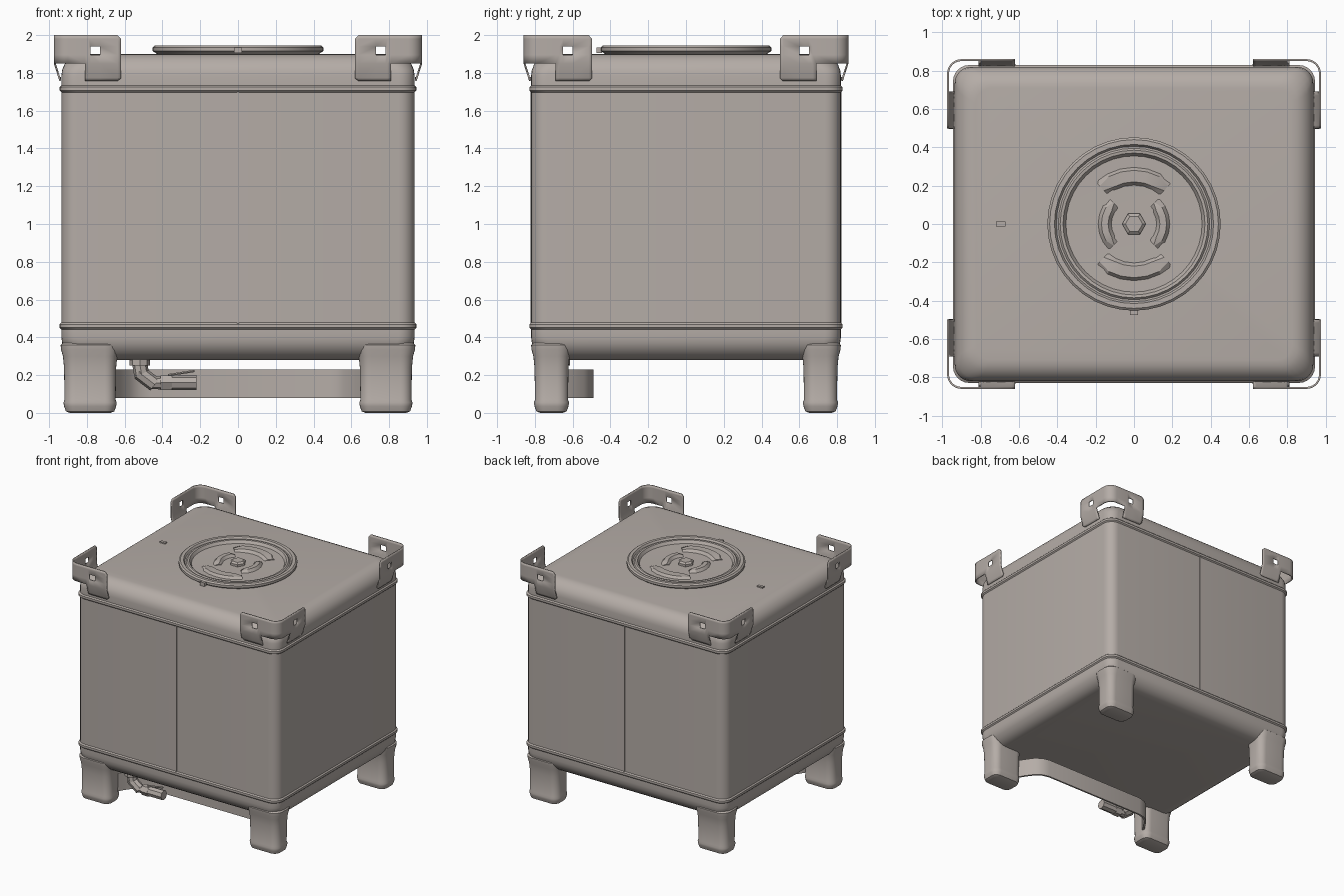
import bpy, bmesh, math
from mathutils import Vector

if "Cube" in bpy.data.objects:
    bpy.data.objects.remove(bpy.data.objects["Cube"])

steel = bpy.data.materials.new("warm_grey_steel")
steel.diffuse_color = (0.46, 0.415, 0.385, 1)
steel.use_nodes = True
steel.node_tree.nodes["Principled BSDF"].inputs["Base Color"].default_value = steel.diffuse_color


def finish(name, bm, angle=35):
    bmesh.ops.recalc_face_normals(bm, faces=bm.faces)
    me = bpy.data.meshes.new(name)
    bm.to_mesh(me)
    bm.free()
    me.materials.append(steel)
    ob = bpy.data.objects.new(name, me)
    bpy.context.collection.objects.link(ob)
    bpy.ops.object.select_all(action='DESELECT')
    ob.select_set(True)
    bpy.context.view_layer.objects.active = ob
    bpy.ops.object.shade_smooth_by_angle(angle=math.radians(angle))
    return ob


def loft(bm, loops, closed=False):
    """Skin a stack of equal-length point loops, capping the ends."""
    rings = [[bm.verts.new(p) for p in loop] for loop in loops]
    pairs = list(zip(rings, rings[1:])) + ([(rings[-1], rings[0])] if closed else [])
    for a, b in pairs:
        for i in range(len(a)):
            j = (i + 1) % len(a)
            bm.faces.new((a[i], a[j], b[j], b[i]))
    if not closed:
        bm.faces.new(rings[0])
        bm.faces.new(rings[-1])


def rounded_rect(cx, cy, hx, hy, r, z, seg=6):
    pts = []
    for k, (sx, sy) in enumerate([(1, 1), (-1, 1), (-1, -1), (1, -1)]):
        for i in range(seg + 1):
            a = math.pi / 2 * (k + i / seg)
            pts.append((cx + sx * (hx - r) + r * math.cos(a),
                        cy + sy * (hy - r) + r * math.sin(a), z))
    return pts


def lathe(name, profile, seg=48, x=0, y=0, angle=35):
    bm = bmesh.new()
    loft(bm, [[(x + r * math.cos(2 * math.pi * i / seg), y + r * math.sin(2 * math.pi * i / seg), z)
               for i in range(seg)] for r, z in profile])
    return finish(name, bm, angle)


def box(name, lo, hi):
    bm = bmesh.new()
    bmesh.ops.create_cube(bm, size=1)
    for v in bm.verts:
        v.co = Vector([(l + h) / 2 + c * (h - l) for l, h, c in zip(lo, hi, v.co)])
    return finish(name, bm)


def rod(name, a, b, r, seg=8):
    a, b = Vector(a), Vector(b)
    q = (b - a).to_track_quat('Z', 'Y')
    ring = [q @ Vector((r * math.cos(2 * math.pi * i / seg), r * math.sin(2 * math.pi * i / seg), 0))
            for i in range(seg)]
    bm = bmesh.new()
    loft(bm, [[a + p for p in ring], [b + p for p in ring]])
    return finish(name, bm, 30)


# Tank shell: rounded bottom, weld bands, rounded top; pairs are (inset, z)
HX, HY = 0.935, 0.82
prof = [(0.12 * (1 - math.sin(a)), 0.40 - 0.12 * math.cos(a))
        for a in [math.pi / 12 * i for i in range(7)]]
for zb in (0.46, 1.715):
    prof += [(0, zb - 0.018), (-0.009, zb - 0.009), (-0.009, zb + 0.009), (0, zb + 0.018)]
prof += [(0.11 * (1 - math.cos(a)), 1.785 + 0.115 * math.sin(a))
         for a in [math.pi / 12 * i for i in range(7)]]
bm = bmesh.new()
loft(bm, [rounded_rect(0, 0, HX - d, HY - d, 0.125 - max(d, 0) * 0.4 if d > 0.03 else 0.085 + d, z)
          if d > 0.03 else rounded_rect(0, 0, HX - d, HY - d, 0.085 + max(d, 0), z) for d, z in prof])
finish("tank_shell", bm)

# Vertical weld seams, front and back
for s, side in ((-1, "front"), (1, "back")):
    ys = sorted((s * 0.81, s * 0.824))
    box(side + "_seam", (-0.005, ys[0], 0.47), (0.005, ys[1], 1.7))

# Legs: rounded posts with a collar at the tank and a chamfered foot
for sx in (-1, 1):
    for sy in (-1, 1):
        bm = bmesh.new()
        loft(bm, [rounded_rect(sx * 0.783, sy * 0.712, 0.138 + d, 0.09 + d, 0.06 + d, z)
                  for d, z in [(-0.03, 0), (-0.01, 0.008), (0.0, 0.035), (0.003, 0.055), (-0.003, 0.07),
                               (0.0, 0.24), (0.006, 0.30), (0.016, 0.335), (0.018, 0.36), (0.0, 0.375)]])
        finish("leg", bm)

# Guard bar: flat strip between the front legs, bowed inward
path = [(-0.66, -0.66), (-0.63, -0.61), (-0.58, -0.54), (-0.53, -0.505), (-0.47, -0.49)]
path += [(-x, y) for x, y in reversed(path)]
bm = bmesh.new()
loft(bm, [[(x, y, 0.08), (x, y, 0.23), (x * 0.985, y - 0.014, 0.23), (x * 0.985, y - 0.014, 0.08)]
          for x, y in path])
finish("guard_bar", bm)

# Drain valve: neck, elbow, body, nut and outlet
V = -0.67
rod("drain_flange", (-0.52, V, 0.25), (-0.52, V, 0.30), 0.055)
rod("drain_neck", (-0.52, V, 0.26), (-0.51, V, 0.20), 0.04)
rod("drain_elbow", (-0.525, V, 0.215), (-0.44, V, 0.15), 0.04)
rod("valve_body", (-0.47, V, 0.16), (-0.36, V, 0.158), 0.034)
rod("valve_nut", (-0.41, V, 0.16), (-0.35, V, 0.16), 0.044, 6)
rod("valve_outlet", (-0.36, V, 0.16), (-0.22, V, 0.16), 0.04)
rod("valve_handle", (-0.37, V, 0.20), (-0.23, V, 0.222), 0.007, 6)

# Corner lifting brackets: bent plates with lower tabs and a hole on each side
cols = [(x, 0.855, 0, 1) for x in (0.62, 0.638, 0.73, 0.78, 0.79, 0.81)]
for i in range(7):
    a = math.pi / 2 * (1 - i / 6)
    cols.append((0.90 + 0.07 * math.cos(a), 0.785 + 0.07 * math.sin(a), math.cos(a), math.sin(a)))
cols += [(0.97, y, 1, 0) for y in (0.69, 0.67, 0.65, 0.60, 0.515, 0.497)]
rows = [1.758, 1.775, 1.85, 1.895, 1.94, 1.98, 2.0]
last = len(cols) - 1
for sx in (-1, 1):
    for sy in (-1, 1):
        bm = bmesh.new()
        grid = []
        for i, (x, y, nx, ny) in enumerate(cols):
            line = []
            for z in rows:
                inward = max(0, 1.85 - z) * 0.32
                if i in (0, last):
                    z = min(max(z, 1.775), 1.98)
                line.append(bm.verts.new((sx * (x - nx * inward), sy * (y - ny * inward), z)))
            grid.append(line)
        for i in range(last):
            for j in range(len(rows) - 1):
                tab = i < 5 or i >= last - 5
                hole = j == 3 and i in (2, last - 3)
                if hole or (j < 2 and not tab):
                    continue
                bm.faces.new((grid[i][j], grid[i + 1][j], grid[i + 1][j + 1], grid[i][j + 1]))
        bmesh.ops.remove_doubles(bm, verts=bm.verts, dist=0.0005)
        bmesh.ops.delete(bm, geom=[v for v in bm.verts if not v.link_faces], context='VERTS')
        ob = finish("lifting_bracket", bm)
        mod = ob.modifiers.new("thickness", 'SOLIDIFY')
        mod.thickness = 0.01
        mod.offset = 0

# Manhole: clamp ring and dished lid
lathe("manhole_lid", [(0.42, 1.89), (0.435, 1.905), (0.452, 1.915), (0.452, 1.935), (0.44, 1.945),
                      (0.415, 1.945), (0.405, 1.93), (0.395, 1.93), (0.385, 1.94), (0.37, 1.938),
                      (0.355, 1.915), (0.2, 1.912), (0.02, 1.912)], 40, angle=30)


# Raised ribs on the lid: curved bars swept along an arc
def rib(name, centre, half, r0, r1):
    bm = bmesh.new()
    loops = []
    for i in range(7):
        t = -1 + i / 3
        a = math.radians(centre + half * t)
        e = 0.014 if abs(t) == 1 else 0
        loops.append([(r * math.cos(a), r * math.sin(a), z) for r, z in
                      [(r0, 1.908), (r0 + 0.02 + e, 1.934 - e), (r1 - 0.02 - e, 1.934 - e), (r1, 1.908)]])
    loft(bm, loops)
    finish(name, bm, 25)


for c in (90, 270):
    rib("lid_long_rib", c, 42, 0.20, 0.30)
for c in (0, 180):
    rib("lid_short_rib", c, 46, 0.115, 0.19)
lathe("lid_bolt", [(0.062, 1.90), (0.062, 1.93), (0.045, 1.942)], 6)

# Ring latch and small vent on the roof
box("ring_latch", (-0.02, -0.475, 1.905), (0.02, -0.445, 1.935))
box("roof_vent", (-0.72, -0.012, 1.89), (-0.67, 0.012, 1.91))
